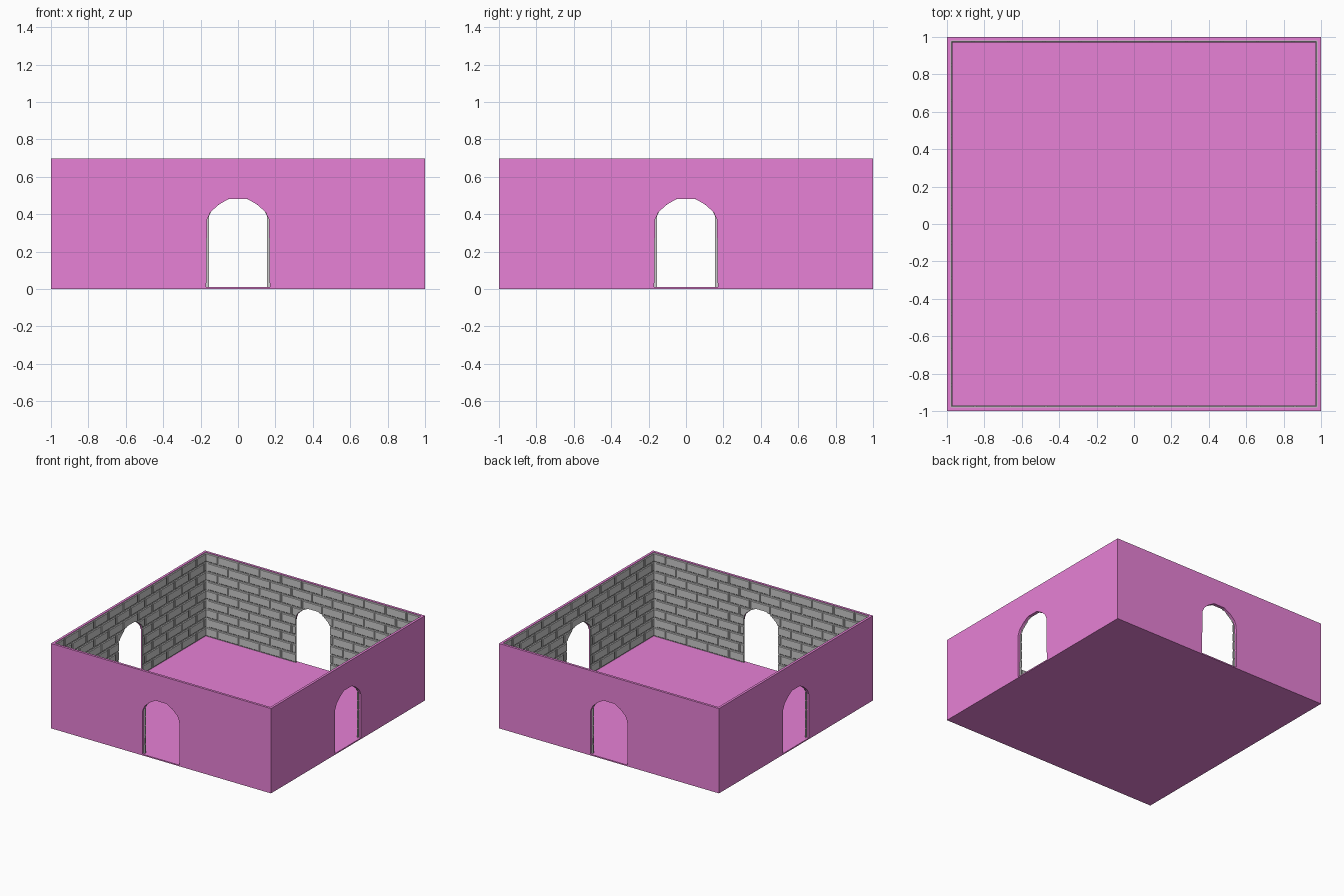
import bpy, bmesh, math
from mathutils import Matrix

if "Cube" in bpy.data.objects:
    bpy.data.objects.remove(bpy.data.objects["Cube"])

T, FLOOR, TOP = 0.02, 0.01, 0.697
ROWS, PITCH = 9, 0.19
ROW_H = (TOP - FLOOR) / ROWS

magenta = bpy.data.materials.new("magenta")
magenta.diffuse_color = (0.8, 0.22, 0.67, 1)
magenta.use_nodes = True
magenta.node_tree.nodes["Principled BSDF"].inputs["Base Color"].default_value = magenta.diffuse_color

# half profiles of the doorway: outer panel and the narrower brick edge
PANEL_ARCH = [(0.17, FLOOR), (0.166, 0.37), (0.148, 0.41), (0.105, 0.45), (0.05, 0.482)]
BRICK_ARCH = [(0.156, FLOOR), (0.155, 0.39), (0.14, 0.42), (0.098, 0.455), (0.045, 0.484)]


def add_object(name, bm, mat=None):
    bmesh.ops.recalc_face_normals(bm, faces=bm.faces[:])
    mesh = bpy.data.meshes.new(name)
    bm.to_mesh(mesh)
    bm.free()
    obj = bpy.data.objects.new(name, mesh)
    bpy.context.collection.objects.link(obj)
    if mat:
        mesh.materials.append(mat)
    return obj


def arch_points(half):
    return half + [(-x, z) for x, z in reversed(half)]


def extrude_profile(points, y0, y1):
    bm = bmesh.new()
    face = bm.faces.new([bm.verts.new((x, y0, z)) for x, z in points])
    ext = bmesh.ops.extrude_face_region(bm, geom=[face])
    for v in ext["geom"]:
        if isinstance(v, bmesh.types.BMVert):
            v.co.y = y1
    return bm


def wall_sheet(arch, half_len, top, y0, y1):
    """Wall with an arched doorway, mitred at the corners."""
    pts = [(-half_len, FLOOR), (-half_len, top), (half_len, top), (half_len, FLOOR)]
    bm = extrude_profile(pts + arch_points(arch), y0, y1)
    for v in bm.verts:
        if abs(v.co.x) > 0.5:
            v.co.x = math.copysign(abs(v.co.y), v.co.x)
    return bm


def brick_courses():
    """Running-bond bricks with chamfered faces, along the inside of one wall."""
    bm = bmesh.new()
    end, gap, ch = 0.978, 0.004, 0.005
    back, mid, front = -0.982, -0.976, -0.971
    for row in range(ROWS):
        z0 = FLOOR + row * ROW_H + gap
        z1 = FLOOR + (row + 1) * ROW_H - gap
        start = -1.04 - (PITCH / 2 if row % 2 else 0)
        for i in range(13):
            x0 = max(start + i * PITCH + gap, -end)
            x1 = min(start + (i + 1) * PITCH - gap, end)
            if x1 - x0 < 0.02:
                continue
            rings = []
            for y, c in ((back, 0), (mid, 0), (front, ch)):
                rings.append([bm.verts.new((x, y, z)) for x, z in (
                    (x0 + c, z0 + c), (x1 - c, z0 + c), (x1 - c, z1 - c), (x0 + c, z1 - c))])
            for a, b in zip(rings, rings[1:]):
                for k in range(4):
                    n = (k + 1) % 4
                    bm.faces.new((a[k], a[n], b[n], b[k]))
            bm.faces.new(rings[0][::-1])
            bm.faces.new(rings[-1])
    return bm


# floor slab
bm = bmesh.new()
bmesh.ops.create_cube(bm, size=1, matrix=Matrix.Translation((0, 0, FLOOR / 2)) @ Matrix.Diagonal((2, 2, FLOOR, 1)))
add_object("floor", bm, magenta)

# front wall parts
panel = add_object("wall_panel_front", wall_sheet(PANEL_ARCH, 1, TOP, -1, -1 + T), magenta)
mortar = add_object("mortar_front", wall_sheet(BRICK_ARCH, 0.98, TOP - 0.004, -0.98, -0.977))
bricks = add_object("bricks_front", brick_courses())

# cut the doorway through the bricks
hole = [(BRICK_ARCH[0][0], -0.1)] + BRICK_ARCH[1:]
cutter = add_object("doorway_cutter", extrude_profile(arch_points(hole), -1.1, -0.9))
mod = bricks.modifiers.new("doorway", 'BOOLEAN')
mod.operation, mod.solver, mod.object = 'DIFFERENCE', 'EXACT', cutter
bpy.context.view_layer.update()
cut = bpy.data.meshes.new_from_object(bricks.evaluated_get(bpy.context.evaluated_depsgraph_get()))
bricks.modifiers.clear()
bricks.data = cut
bpy.data.objects.remove(cutter)

# repeat the wall on the other three sides
for i, side in enumerate(("right", "back", "left"), 1):
    for part in (panel, mortar, bricks):
        copy = bpy.data.objects.new(part.name.replace("front", side), part.data)
        copy.rotation_euler.z = i * math.pi / 2
        bpy.context.collection.objects.link(copy)
